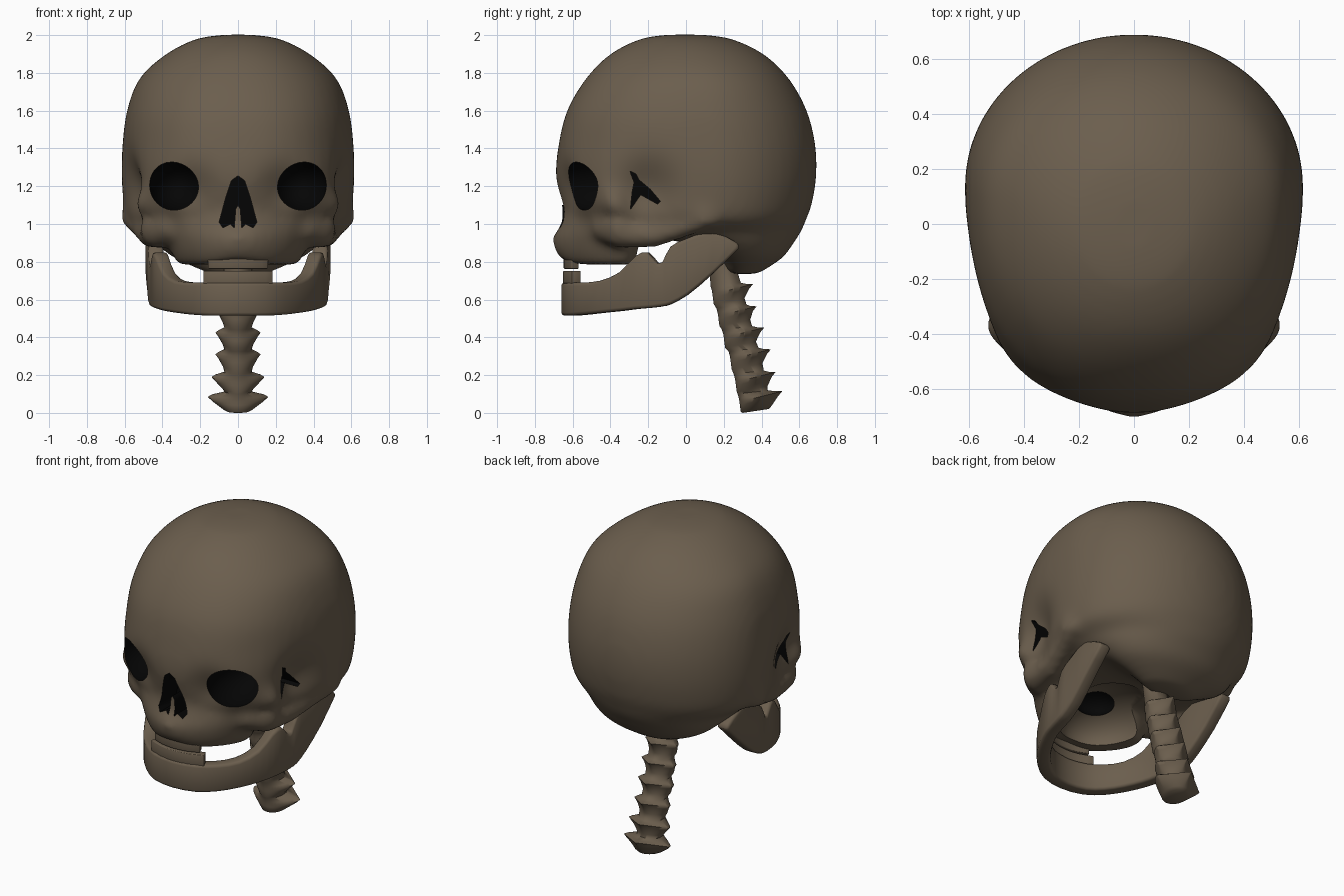
import bpy, bmesh, math
from mathutils import Vector, Matrix

if "Cube" in bpy.data.objects:
    bpy.data.objects.remove(bpy.data.objects["Cube"], do_unlink=True)


def material(name, rgb):
    m = bpy.data.materials.new(name)
    m.diffuse_color = (*rgb, 1)
    m.use_nodes = True
    m.node_tree.nodes["Principled BSDF"].inputs["Base Color"].default_value = (*rgb, 1)
    return m


BONE = material("aged bone", (0.147, 0.112, 0.075))
DARK = material("hollow black", (0.0015, 0.0015, 0.0015))


def make(name, bm, dark=False):
    bmesh.ops.recalc_face_normals(bm, faces=bm.faces)
    for f in bm.faces:
        f.material_index = int(dark)
    mesh = bpy.data.meshes.new(name)
    bm.to_mesh(mesh)
    bm.free()
    ob = bpy.data.objects.new(name, mesh)
    bpy.context.collection.objects.link(ob)
    mesh.materials.append(BONE)
    mesh.materials.append(DARK)
    return ob


def bake(ob):
    """Replace the mesh with its modified result."""
    dg = bpy.context.evaluated_depsgraph_get()
    mesh = bpy.data.meshes.new_from_object(ob.evaluated_get(dg))
    ob.modifiers.clear()
    ob.data = mesh


def smooth(ob, degrees):
    bpy.ops.object.select_all(action='DESELECT')
    ob.select_set(True)
    bpy.context.view_layer.objects.active = ob
    bpy.ops.object.shade_smooth_by_angle(angle=math.radians(degrees))


def spline(rows, steps):
    """Smooth curve through rows of numbers."""
    out = []
    for i in range(len(rows) - 1):
        p, q, r, s = (rows[min(max(i + k, 0), len(rows) - 1)] for k in (-1, 0, 1, 2))
        for k in range(steps):
            t = k / steps
            out.append(tuple(b + t / 2 * (c - a + t * (2 * a - 5 * b + 4 * c - d
                             + t * (3 * (b - c) + d - a))) for a, b, c, d in zip(p, q, r, s)))
    return out + [rows[-1]]


def loft(bm, rings):
    rows = [[bm.verts.new(p) for p in r] for r in rings]
    for a, b in zip(rows, rows[1:]):
        for i in range(len(a)):
            j = (i + 1) % len(a)
            bm.faces.new((a[i], a[j], b[j], b[i]))
    bm.faces.new(rows[0])
    bm.faces.new(rows[-1])


def oval(z, front, back, half, mid, nf=2.0, nb=2.0, tilt=0.0, count=48):
    """Horizontal section with different curves toward the front and back."""
    pts = []
    for k in range(count):
        t = 2 * math.pi * (k + 0.5) / count
        c, s = math.cos(t), math.sin(t)
        n = nb if s > 0 else nf
        x = math.copysign(half * abs(c) ** (2 / n), c)
        depth = back - mid if s > 0 else mid - front
        y = mid + math.copysign(depth * abs(s) ** (2 / n), s)
        pts.append((x, y, z + tilt * (y - front)))
    return pts


def ball(bm, centre, radii):
    mat = Matrix.Translation(centre) @ Matrix.Diagonal((*radii, 1))
    bmesh.ops.create_uvsphere(bm, u_segments=32, v_segments=20, radius=1, matrix=mat)


def prism(bm, outline, axis, start, end):
    a, b = ([bm.verts.new((d, u, v) if axis == 0 else (u, d, v)) for u, v in outline]
            for d in (start, end))
    for i in range(len(a)):
        j = (i + 1) % len(a)
        bm.faces.new((a[i], a[j], b[j], b[i]))
    bm.faces.new(a)
    bm.faces.new(b)


# Skull: braincase and back of the head
bm = bmesh.new()
loft(bm, [oval(*row) for row in spline([
    (2.002, -.1, .09, .07, 0, 2), (1.98, -.24, .24, .22, 0, 2), (1.9, -.4, .41, .38, .04, 2.1),
    (1.77, -.53, .545, .522, .08, 2.2), (1.6, -.63, .64, .588, .1, 2.3),
    (1.42, -.675, .685, .612, .13, 2.35), (1.25, -.69, .69, .617, .14, 2.4),
    (1.1, -.655, .665, .605, .14, 2.35), (1.02, -.61, .635, .58, .14, 2.2),
    (.96, -.5, .61, .5, .16, 2.1), (.9, .0, .57, .44, .25, 2), (.82, .18, .51, .34, .3, 2),
    (.735, .22, .38, .15, .3, 2)], 4)])
# Upper jaw block
loft(bm, [oval(z, f, -.24, h, -.36, 1.6, 2.6) for z, f, h in [
    (.785, -.665, .32), (.85, -.7, .355), (.93, -.71, .385), (1.0, -.675, .42), (1.1, -.65, .43)]])
# Cheekbones as chains of overlapping balls
cheek = [((.35, -.43, .98), .075), ((.425, -.34, .96), .09), ((.465, -.17, .95), .075),
         ((.535, .04, 1.0), .055), ((.56, .18, 1.04), .045)]
for side in (-1, 1):
    for (p, r), (q, s) in zip(cheek, cheek[1:]):
        for k in range(5):
            c = Vector(p).lerp(q, k / 5)
            rad = r + (s - r) * k / 5
            ball(bm, (side * c.x, c.y, c.z), (rad, rad, rad))
skull = make("skull", bm)
mod = skull.modifiers.new("merge", 'REMESH')
mod.mode, mod.voxel_size = 'VOXEL', 0.022
mod = skull.modifiers.new("soften", 'SMOOTH')
mod.factor, mod.iterations = 0.5, 14
bake(skull)

# Soft dents and swellings: centre, spread, push
swells = [((.56, -.2, 1.18), .13, (-.08, 0, 0)), ((.59, .1, 1.03), .06, (.018, 0, 0)),
          ((.24, -.63, 1.19), .1, (0, .05, 0)), ((.49, -.39, 1.09), .08, (.05, 0, 0)),
          ((0, -.68, 1.0), .05, (0, .015, 0)), ((0, -.66, .79), .1, (0, 0, .025))]
for v in skull.data.vertices:
    side = -1 if v.co.x < 0 else 1
    here = Vector((abs(v.co.x), v.co.y, v.co.z))
    move = Vector()
    for centre, spread, push in swells:
        move += Vector(push) * math.exp(-(here - Vector(centre)).length_squared / (1.4 * spread ** 2))
    v.co += Vector((move.x * side, move.y, move.z))

# Palate hollow
cutters = []
bm = bmesh.new()
ball(bm, (0, -.24, .79), (.25, .31, .18))
cutters.append(make("palate_cutter", bm))

# Eye sockets, temple gaps, nose opening and throat opening
temple = [(-.297, 1.28), (-.265, 1.265), (-.25, 1.235), (-.19, 1.185), (-.135, 1.12), (-.15, 1.105),
          (-.195, 1.13), (-.24, 1.155), (-.295, 1.075), (-.285, 1.17), (-.275, 1.22)]
for side, label in ((-1, "right"), (1, "left")):
    bm = bmesh.new()
    ball(bm, (side * .33, -.5, 1.205), (.14, .22, .134))
    cutters.append(make(label + "_eye_cutter", bm, True))
    bm = bmesh.new()
    prism(bm, temple, 0, side * .4, side * .8)
    cutters.append(make(label + "_temple_cutter", bm, True))
nostril = [(.035, 1.23), (.065, 1.14), (.1, 1.01), (.08, .98), (.04, 1.0), (.02, .98), (.012, 1.08)]
bm = bmesh.new()
prism(bm, [(0, 1.255)] + nostril + [(0, 1.1)] + [(-x, z) for x, z in reversed(nostril)], 1, -.9, -.48)
cutters.append(make("nose_cutter", bm, True))
bm = bmesh.new()
ball(bm, (0, -.36, .97), (.13, .11, .075))
cutters.append(make("throat_cutter", bm, True))

for c in cutters:
    c.hide_render = True
    mod = skull.modifiers.new(c.name, 'BOOLEAN')
    mod.operation, mod.solver, mod.object = 'DIFFERENCE', 'EXACT', c
bake(skull)
for c in cutters:
    bpy.data.objects.remove(c, do_unlink=True)
smooth(skull, 50)


def strap(name, stations, thick, bevel):
    """Mirrored U-shaped band; stations are x, y, bottom, top."""
    path = spline([(-x, *rest) for x, *rest in reversed(stations[1:])] + stations, 2)
    rings = []
    for i, (x, y, low, top) in enumerate(path):
        p, q = path[max(i - 1, 0)], path[min(i + 1, len(path) - 1)]
        n = Vector((q[1] - p[1], p[0] - q[0], 0)).normalized() * thick / 2
        rings.append([(x + n.x, y + n.y, low), (x + n.x, y + n.y, top),
                      (x - n.x, y - n.y, top), (x - n.x, y - n.y, low)])
    bm = bmesh.new()
    loft(bm, rings)
    ob = make(name, bm)
    mod = ob.modifiers.new("round", 'BEVEL')
    mod.width, mod.segments, mod.angle_limit = bevel, 2, math.radians(50)
    bake(ob)
    smooth(ob, 50)


# Lower jaw with its two rising branches
strap("lower_jaw", [
    (0, -.62, .515, .69), (.13, -.595, .515, .69), (.225, -.53, .52, .69), (.305, -.44, .53, .7),
    (.365, -.34, .54, .745), (.4, -.26, .55, .83), (.415, -.2, .555, .85), (.425, -.15, .56, .795),
    (.43, -.12, .565, .8), (.435, -.08, .575, .88), (.44, .01, .625, .925), (.45, .14, .735, .96),
    (.45, .28, .87, .895)], .08, .026)

# Teeth as two curved bands
strap("upper_teeth", [(0, -.625, .763, .85), (.08, -.615, .763, .85), (.15, -.587, .763, .85)], .045, .004)
strap("lower_teeth", [(0, -.625, .67, .752), (.09, -.613, .67, .752), (.175, -.58, .67, .752)], .05, .004)

# Neck: column with a pointed flare at each vertebra
# flare height, column front, spine tip, flare half width
vertebrae = [(.04, .283, .51, .16), (.145, .262, .475, .14), (.265, .235, .45, .12),
             (.38, .2, .415, .12), (.495, .17, .375, .115), (.61, .14, .355, .11)]
rings = [oval(0, .3, .44, .06, .36, tilt=.15)]
for z, front, tip, half in vertebrae:
    mid = front + .09
    rings += [oval(z - .035, front + .007, front + .17, .08, mid, tilt=.2),
              oval(z, front + .002, tip - .02, half * .88, mid + .02, 1.7, 1.1, .25),
              oval(z + .018, front, tip, half, mid + .02, 1.6, 1, .25),
              oval(z + .036, front - .003, tip - .035, half * .85, mid + .02, 1.7, 1.1, .2),
              oval(z + .06, front - .01, front + .15, .072, mid, tilt=.12)]
rings.append(oval(.82, .12, .25, .075, .19))
bm = bmesh.new()
loft(bm, rings)
smooth(make("neck", bm), 75)
